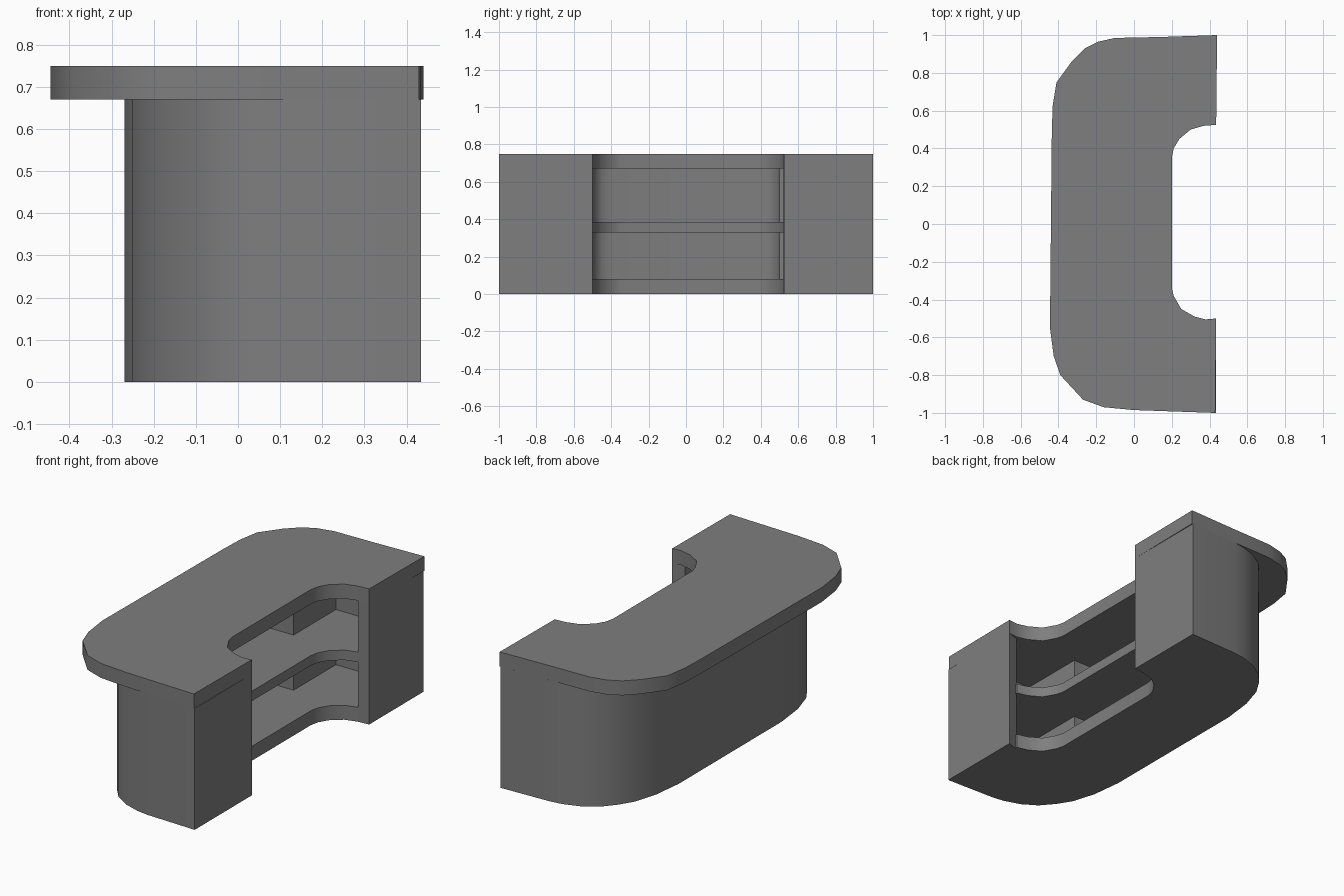
import bpy
import bmesh
import math

if "Cube" in bpy.data.objects:
    bpy.data.objects.remove(bpy.data.objects["Cube"], do_unlink=True)

# One plain grey finish
grey = bpy.data.materials.new("plain grey")
grey.use_nodes = True
colour = (0.21, 0.21, 0.21, 1)
grey.diffuse_color = colour
grey.node_tree.nodes["Principled BSDF"].inputs["Base Color"].default_value = colour


def mirrored(path):
    """Continue a path from its end back along its mirror image in y."""
    return path + [(x, -y) for x, y in reversed(path)]


def extrude_outline(name, outline, bottom, top):
    """Make a vertical prism from a closed plan outline."""
    mesh = bpy.data.meshes.new(name)
    part = bpy.data.objects.new(name, mesh)
    bpy.context.collection.objects.link(part)
    bm = bmesh.new()
    floor = bm.faces.new([bm.verts.new((x, y, bottom)) for x, y in outline])
    result = bmesh.ops.extrude_face_region(bm, geom=[floor])
    raised = [v for v in result["geom"] if isinstance(v, bmesh.types.BMVert)]
    bmesh.ops.translate(bm, verts=raised, vec=(0, 0, top - bottom))
    bmesh.ops.recalc_face_normals(bm, faces=bm.faces)
    bm.to_mesh(mesh)
    bm.free()
    mesh.materials.append(grey)
    bpy.ops.object.select_all(action="DESELECT")
    part.select_set(True)
    bpy.context.view_layer.objects.active = part
    bpy.ops.object.shade_smooth_by_angle(angle=math.radians(35))
    return part


# Plan of the staff-side recess, from the left end to the right end
recess = [(.435, .525), (.37, .52), (.3, .5), (.24, .45), (.21, .4), (.2, .35),
          (.2, -.34), (.21, -.38), (.25, -.45), (.32, -.49), (.38, -.505), (.435, -.5)]

# Plan of the wide worktop edge, from the right end round to the left end
worktop_edge = [(.43, -1), (.14, -.99), (0, -.985), (-.16, -.97), (-.27, -.93),
                (-.39, -.8), (-.425, -.7), (-.445, -.55), (-.435, .5), (-.43, .63),
                (-.41, .75), (-.33, .86), (-.26, .93), (-.19, .965), (-.1, .985),
                (.14, .99), (.44, 1)]

# Plan of the narrower body, and of the storage space hollowed out of it
body_edge = mirrored([(.435, -1), (.14, -.99), (.07, -.98), (-.02, -.95), (-.1, -.9),
                      (-.16, -.83), (-.21, -.75), (-.25, -.62), (-.27, -.45)])
storage = mirrored([(.37, .52), (.37, .87), (-.01, .87), (-.01, .5), (-.14, .5),
                    (-.18, .485), (-.21, .45), (-.22, .4)])

# Heights of the horizontal boards
levels = {"base_board": (0, .08), "middle_shelf": (.33, .385), "worktop": (.67, .75)}

# Hollow body wall and solid worktop
extrude_outline("body_wall", body_edge + recess[:1] + storage + recess[-1:],
                0, levels["worktop"][0])
extrude_outline("worktop", worktop_edge + recess, *levels["worktop"])

# Shelf boards fill the storage plan and follow the curved recess
shelf_plan = recess[1:-1] + storage[::-1][1:-1]
for name in ("base_board", "middle_shelf"):
    extrude_outline(name, shelf_plan, *levels[name])
